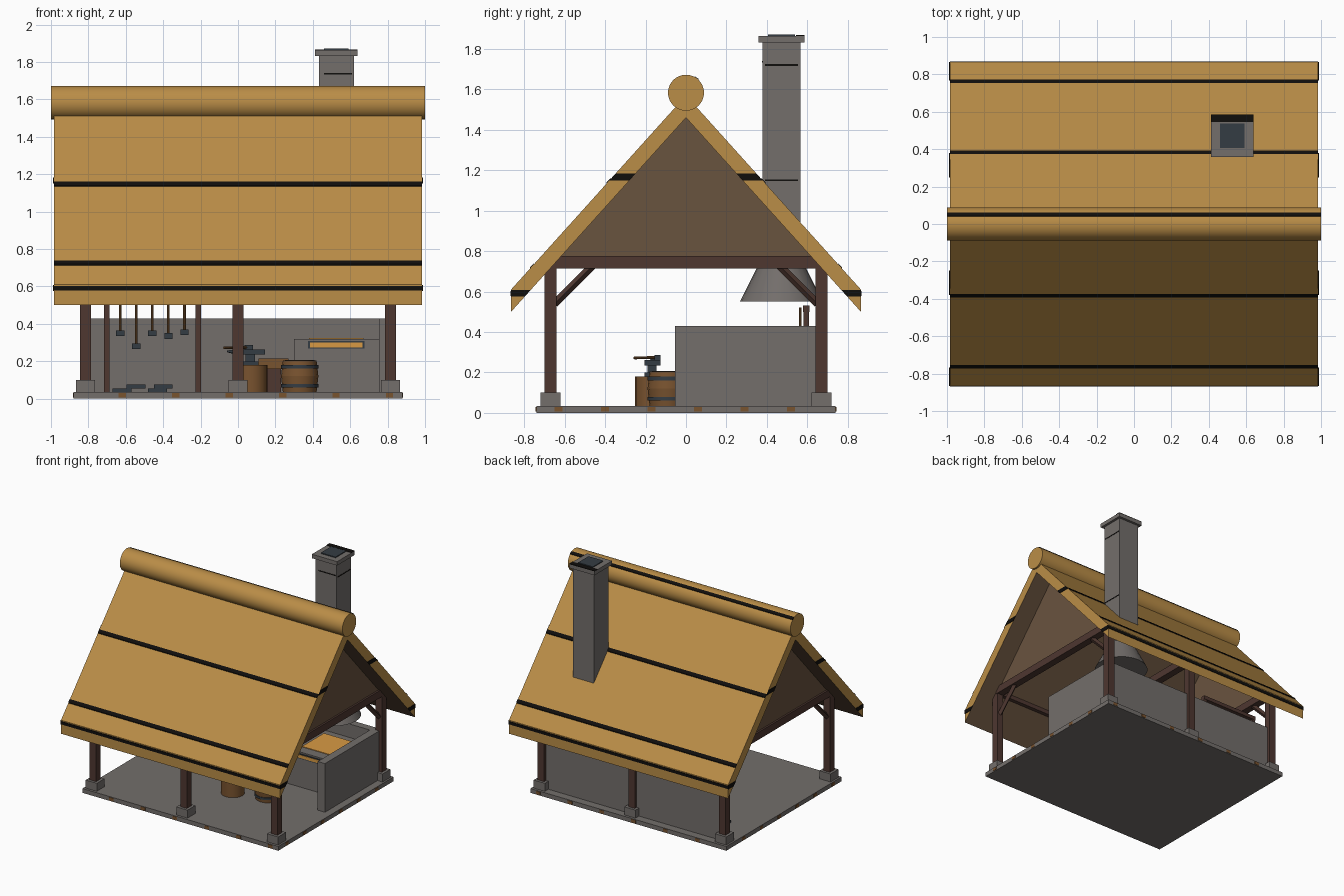
import bpy, bmesh
from mathutils import Vector

if "Cube" in bpy.data.objects:
    bpy.data.objects.remove(bpy.data.objects["Cube"], do_unlink=True)


def material(name, hex_code):
    srgb = [int(hex_code[i:i + 2], 16) / 255 for i in (0, 2, 4)]
    colour = [((c + 0.055) / 1.055) ** 2.4 for c in srgb] + [1]
    m = bpy.data.materials.new(name)
    m.use_nodes = True
    m.diffuse_color = colour
    m.node_tree.nodes["Principled BSDF"].inputs["Base Color"].default_value = colour
    return m


STRAW = material("straw", "BA8D47")
BLACK = material("black", "100E0C")
STONE = material("stone", "736E6B")
TIMBER = material("dark_timber", "4E3730")
BOARD = material("brown_board", "69533F")
OAK = material("barrel_oak", "79532F")
IRON = material("iron", "343C43")
EMBER = material("ember", "D89A44")


def finish(name, bm, *mats):
    bmesh.ops.recalc_face_normals(bm, faces=bm.faces)
    mesh = bpy.data.meshes.new(name)
    bm.to_mesh(mesh)
    bm.free()
    obj = bpy.data.objects.new(name, mesh)
    bpy.context.collection.objects.link(obj)
    for m in mats:
        mesh.materials.append(m)
    return obj


def box(name, x, y, z, mat):
    """Box from (low, high) pairs along each axis."""
    bm = bmesh.new()
    bmesh.ops.create_cube(bm, size=1)
    for v in bm.verts:
        v.co = [r[0] if c < 0 else r[1] for c, r in zip(v.co, (x, y, z))]
    return finish(name, bm, mat)


def block(name, cx, cy, half, z, mat):
    return box(name, (cx - half, cx + half), (cy - half, cy + half), z, mat)


def prism(name, profile, x0, x1, *mats):
    """Extrude a y-z profile along x."""
    bm = bmesh.new()
    face = bm.faces.new([bm.verts.new((x0, y, z)) for y, z in profile])
    out = bmesh.ops.extrude_face_region(bm, geom=[face])
    for v in out["geom"]:
        if isinstance(v, bmesh.types.BMVert):
            v.co.x = x1
    return finish(name, bm, *mats)


def rod(name, a, b, r1, mat, r2=None, sides=16):
    """Round or square bar between two points."""
    a, b = Vector(a), Vector(b)
    bm = bmesh.new()
    bmesh.ops.create_cone(bm, cap_ends=True, segments=sides, radius1=r1,
                          radius2=r1 if r2 is None else r2, depth=(b - a).length)
    obj = finish(name, bm, mat)
    obj.rotation_mode = 'QUATERNION'
    obj.rotation_quaternion = (b - a).to_track_quat('Z', 'Y')
    obj.location = (a + b) / 2
    if sides > 8:
        bpy.ops.object.select_all(action='DESELECT')
        obj.select_set(True)
        bpy.context.view_layer.objects.active = obj
        bpy.ops.object.shade_smooth_by_angle()
    return obj


# Floor slab with weathered patches along its edge
box("floor_slab", (-0.88, 0.88), (-0.74, 0.74), (0, 0.035), STONE)
for s in (-1, 1):
    for i in range(6):
        cx, cy = -0.62 + 0.286 * i, -0.63 + 0.23 * i
        box("edge_patch", (cx - 0.02, cx + 0.02), sorted((s * 0.738, s * 0.743)), (0.006, 0.03), OAK)
        box("edge_patch", sorted((s * 0.878, s * 0.883)), (cy - 0.02, cy + 0.02), (0.006, 0.03), OAK)

# Timber frame: posts on stone feet, tie beams, wall plates, braces
for s in (-1, 1):
    for x in (-0.815, 0, 0.815):
        block("post", x, s * 0.67, 0.029, (0.035, 0.76), TIMBER)
        block("post_foot", x, s * 0.67, 0.05, (0.035, 0.1), STONE)
    box("wall_plate", (-0.84, 0.84), (s * 0.67 - 0.03, s * 0.67 + 0.03), (0.715, 0.765), TIMBER)
for x in (-0.815, 0, 0.815):
    box("tie_beam", (x - 0.03, x + 0.03), (-0.66, 0.66), (0.715, 0.775), TIMBER)
    if x:
        for s in (-1, 1):
            rod("brace", (x, s * 0.65, 0.54), (x, s * 0.46, 0.73), 0.02, TIMBER, sides=4)
        # Boarded gable end
        prism("gable", [(-0.63, 0.765), (0.63, 0.765), (0, 1.462)], x - 0.015, x + 0.015, BOARD)

# Thatched roof
SLOPE, TOP, UNDER, EAVE = 1.11, 1.57, 1.46, 0.865


def top_z(y):
    return TOP - SLOPE * y


for s in (-1, 1):
    slab = prism("roof_slope", [(0, UNDER), (0, TOP), (s * EAVE, top_z(EAVE)),
                                (s * EAVE, UNDER - SLOPE * EAVE)], -0.985, 0.985, STRAW, BOARD)
    for f in slab.data.polygons:
        if f.normal.z < -0.3:
            f.material_index = 1
    # Dark bindings across the slopes and the eave
    for y in (0.383, 0.763):
        a, b = y - 0.009, y + 0.009
        prism("slope_binding", [(s * a, top_z(a)), (s * b, top_z(b)), (s * b, top_z(b) + 0.006),
                                (s * a, top_z(a) + 0.006)], -0.985, 0.985, BLACK)
    box("eave_binding", (-0.985, 0.985), sorted((s * EAVE, s * (EAVE + 0.004))), (0.578, 0.602), BLACK)
    # Dark bindings on the verge ends
    for low in (0.575, 1.15):
        high = low + 0.033
        band = [(s * min(EAVE, (edge - z) / SLOPE), z) for edge, z in
                ((UNDER, low), (TOP, low), (TOP, high), (UNDER, high))]
        for e in (-1, 1):
            prism("verge_binding", band, e * 0.984, e * 0.988, BLACK)

# Ridge roll
rod("ridge_roll", (-1, 0, 1.583), (1, 0, 1.583), 0.089, STRAW, sides=32)
prism("ridge_binding", [(0.04, 1.655), (0.06, 1.643), (0.062, 1.652), (0.042, 1.665)], -1, 1, BLACK)

# Stone walls
box("back_wall", (-0.8, 0.82), (0.615, 0.675), (0.035, 0.43), STONE)
box("side_wall", (0.755, 0.82), (-0.055, 0.64), (0.035, 0.43), STONE)

# Forge hearth with glowing bed
box("hearth", (0.3, 0.76), (0.2, 0.62), (0.035, 0.32), STONE)
box("ember_bed", (0.38, 0.67), (0.28, 0.56), (0.318, 0.325), EMBER)
box("hearth_slot_frame", (0.375, 0.675), (0.195, 0.202), (0.268, 0.308), IRON)
box("hearth_slot", (0.385, 0.665), (0.192, 0.198), (0.275, 0.3), EMBER)

# Hood and chimney
CX, CY = 0.526, 0.472
rod("hood", (CX, CY, 0.55), (CX, CY, 0.8), 0.205, STONE, r2=0.08, sides=24)
block("chimney", CX, CY, 0.093, (0.76, 1.84), STONE)
block("chimney_cap", CX, CY, 0.113, (1.832, 1.864), STONE)
block("flue", CX, CY, 0.066, (1.86, 1.871), IRON)
box("cap_soot", (CX - 0.113, CX + 0.113), (0.545, 0.585), (1.862, 1.868), BLACK)
for z in (1.15, 1.72):
    box("chimney_joint", (0.617, 0.621), (0.39, 0.555), (z - 0.004, z + 0.004), BLACK)
box("chimney_joint", (0.46, 0.61), (0.376, 0.38), (1.733, 1.74), BLACK)

# Tool rack against the back wall
for x in (-0.702, -0.213):
    box("rack_post", (x - 0.014, x + 0.014), (0.58, 0.608), (0.035, 0.53), TIMBER)
box("rack_rail", (-0.72, -0.2), (0.578, 0.61), (0.5, 0.53), TIMBER)
for i, z in enumerate((0.335, 0.265, 0.335, 0.32, 0.34)):
    x = -0.63 + 0.086 * i
    rod("tool_handle", (x, 0.565, z), (x, 0.565, 0.52), 0.007, OAK, sides=8)
    box("tool_head", (x - 0.022, x + 0.022), (0.55, 0.58), (z, z + 0.03), IRON)

# Iron bars stacked on the floor
for x, z in ((-0.62, 0.035), (-0.545, 0.055), (-0.43, 0.035), (-0.4, 0.055)):
    box("iron_bar", (x - 0.05, x + 0.05), (0.38, 0.44), (z, z + 0.02), IRON)

# Water barrel: staved body and hoops
BX, BY = 0.33, -0.09
rod("barrel_lower", (BX, BY, 0.035), (BX, BY, 0.12), 0.09, OAK, r2=0.1)
rod("barrel_upper", (BX, BY, 0.12), (BX, BY, 0.205), 0.1, OAK, r2=0.09)
for z in (0.07, 0.17):
    rod("barrel_hoop", (BX, BY, z - 0.009), (BX, BY, z + 0.009), 0.1, IRON)
rod("barrel_water", (BX, BY, 0.2), (BX, BY, 0.208), 0.078, IRON)

# Anvil on its stump, with a hammer
AX, AY = 0.07, -0.165
rod("stump", (AX, AY, 0.035), (AX, AY, 0.18), 0.088, OAK)
box("anvil_base", (0.02, 0.11), (-0.205, -0.13), (0.18, 0.2), IRON)
box("anvil_waist", (0.04, 0.09), (-0.19, -0.145), (0.2, 0.235), IRON)
box("anvil_face", (0.02, 0.145), (-0.205, -0.125), (0.235, 0.262), IRON)
rod("anvil_horn", (0.02, AY, 0.249), (-0.06, AY, 0.253), 0.02, IRON, r2=0.004, sides=12)
box("hammer_head", (0.035, 0.08), (-0.155, -0.125), (0.262, 0.287), IRON)
rod("hammer_handle", (0.055, -0.14, 0.274), (-0.075, -0.255, 0.272), 0.007, OAK, sides=8)

# Bellows feeding the hearth
box("bellows", (0.11, 0.27), (0.33, 0.49), (0.16, 0.215), OAK)
box("bellows_stand", (0.15, 0.23), (0.36, 0.46), (0.035, 0.16), TIMBER)
rod("bellows_nozzle", (0.265, 0.41, 0.188), (0.31, 0.41, 0.188), 0.02, IRON, r2=0.012, sides=12)
